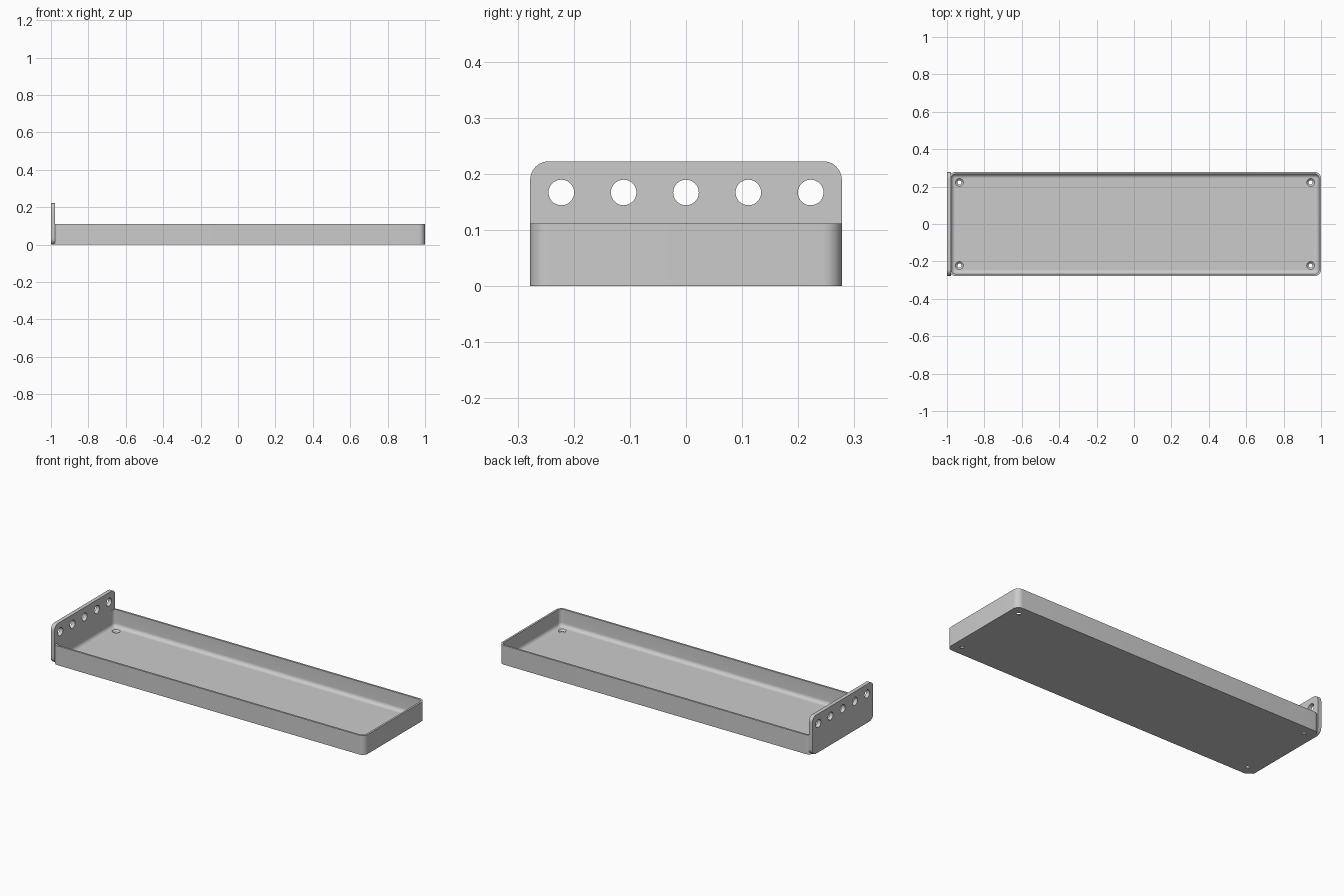
import bpy, bmesh, math
from mathutils import Matrix, Vector

cube = bpy.data.objects.get("Cube")
if cube:
    bpy.data.objects.remove(cube, do_unlink=True)

U = 1 / 180                      # drawing unit
X0, X1, HALF_W = -178, 180, 50   # tray extents
TRAY_H, PLATE_H = 20, 40
WALL, FLOOR, CORNER, FILLET = 2, 2, 6, 4
PLATE_T = 4

grey = bpy.data.materials.new("plain grey")
grey.use_nodes = True
colour = (0.6, 0.6, 0.6, 1)
grey.diffuse_color = colour
grey.node_tree.nodes["Principled BSDF"].inputs["Base Color"].default_value = colour


def finish(name, bm):
    bmesh.ops.recalc_face_normals(bm, faces=bm.faces)
    bmesh.ops.scale(bm, vec=(U, U, U), verts=bm.verts)
    mesh = bpy.data.meshes.new(name)
    bm.to_mesh(mesh)
    bm.free()
    mesh.materials.append(grey)
    obj = bpy.data.objects.new(name, mesh)
    bpy.context.collection.objects.link(obj)
    return obj


def rounded_rect(a0, a1, b0, b1, r, steps=10):
    """Points round a rectangle with filleted corners."""
    corners = [(a1 - r, b1 - r), (a0 + r, b1 - r), (a0 + r, b0 + r), (a1 - r, b0 + r)]
    points = []
    for k, (ca, cb) in enumerate(corners):
        for i in range(steps + 1):
            t = math.pi / 2 * (k + i / steps)
            points.append((ca + r * math.cos(t), cb + r * math.sin(t)))
    return points


def loft(bm, rings):
    """Join equal rings into a closed skin capped at both ends."""
    loops = [[bm.verts.new(p) for p in ring] for ring in rings]
    n = len(loops[0])
    for a, b in zip(loops, loops[1:]):
        for i in range(n):
            j = (i + 1) % n
            bm.faces.new((a[i], a[j], b[j], b[i]))
    bm.faces.new(loops[0][::-1])
    bm.faces.new(loops[-1])


def cut(obj, cutter):
    cutter.hide_render = True
    mod = obj.modifiers.new("holes", 'BOOLEAN')
    mod.operation = 'DIFFERENCE'
    mod.solver = 'EXACT'
    mod.object = cutter
    bpy.ops.object.select_all(action='DESELECT')
    bpy.context.view_layer.objects.active = obj
    obj.select_set(True)
    bpy.ops.object.modifier_apply(modifier=mod.name)
    bpy.data.objects.remove(cutter, do_unlink=True)
    bpy.ops.object.shade_smooth_by_angle(angle=math.radians(30))


# Tray shell: outside wall, rim, inside wall and filleted floor
def tray_ring(inset, z):
    r = max(CORNER - inset, 0.05)
    outline = rounded_rect(X0 + inset, X1 - inset, -HALF_W + inset, HALF_W - inset, r)
    return [(x, y, z) for x, y in outline]


rings = [tray_ring(0, 0), tray_ring(0, TRAY_H), tray_ring(WALL, TRAY_H)]
for i in range(9):
    t = math.pi / 2 * i / 8
    rings.append(tray_ring(WALL + FILLET * (1 - math.cos(t)),
                           FLOOR + FILLET * (1 - math.sin(t))))
bm = bmesh.new()
loft(bm, rings)
tray = finish("tray", bm)

# Countersunk screw holes near the tray corners
bm = bmesh.new()
for x in (X0 + 10, X1 - 10):
    for y in (-40, 40):
        profile = [(2, -1), (2, 0.3), (3.8, FLOOR), (3.8, FLOOR + 1)]
        loft(bm, [[(x + r * math.cos(a), y + r * math.sin(a), z)
                   for a in (math.tau * k / 32 for k in range(32))]
                  for r, z in profile])
cut(tray, finish("screw_hole_cutter", bm))

# Upright end plate with rounded corners
bm = bmesh.new()
outline = rounded_rect(-HALF_W, HALF_W, 0, PLATE_H, CORNER)
loft(bm, [[(x, y, z) for y, z in outline] for x in (-180, -180 + PLATE_T)])
plate = finish("end_plate", bm)

# Row of five round holes in the plate
bm = bmesh.new()
for k in range(-2, 3):
    bmesh.ops.create_cone(
        bm, cap_ends=True, segments=48, radius1=4.1, radius2=4.1, depth=PLATE_T * 3,
        matrix=Matrix.Translation(Vector((-178, 20 * k, 30)))
        @ Matrix.Rotation(math.pi / 2, 4, 'Y'))
cut(plate, finish("plate_hole_cutter", bm))
